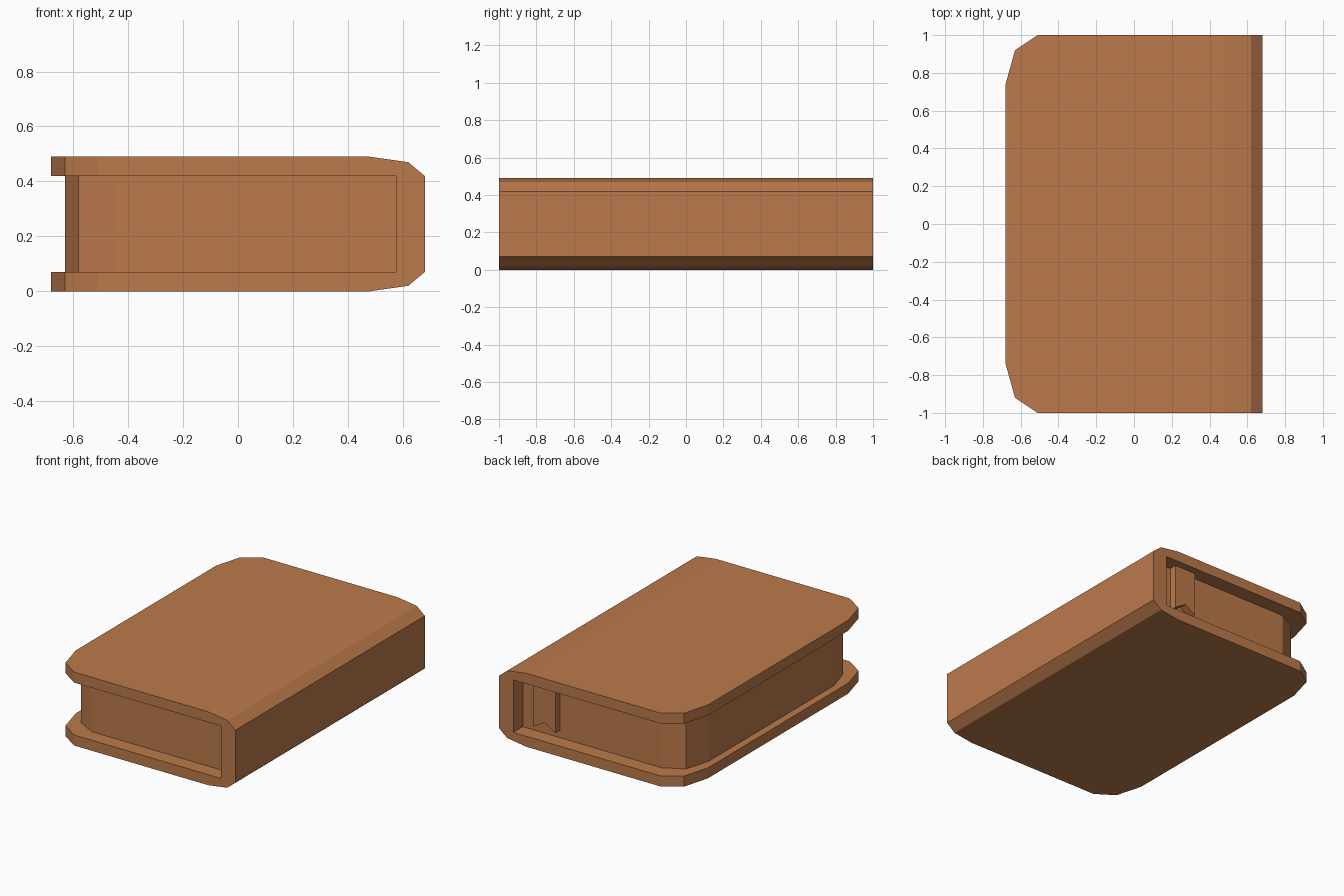
import bpy, bmesh
from mathutils import Vector

if "Cube" in bpy.data.objects:
    bpy.data.objects.remove(bpy.data.objects["Cube"])

leather = bpy.data.materials.new("warm_brown")
leather.diffuse_color = (0.50, 0.195, 0.071, 1)
leather.use_nodes = True
leather.node_tree.nodes["Principled BSDF"].inputs["Base Color"].default_value = leather.diffuse_color


def prism(name, start, sweep):
    """Extrude a flat polygon of 3D points along a sweep vector."""
    bm = bmesh.new()
    face = bm.faces.new([bm.verts.new(p) for p in start])
    ext = bmesh.ops.extrude_face_region(bm, geom=[face])
    moved = [g for g in ext["geom"] if isinstance(g, bmesh.types.BMVert)]
    bmesh.ops.translate(bm, verts=moved, vec=Vector(sweep))
    if not any(f.is_valid and all(v not in moved for v in f.verts) for f in bm.faces):
        bm.faces.new([bm.verts[i] for i in range(len(start))])
    bmesh.ops.recalc_face_normals(bm, faces=bm.faces[:])
    mesh = bpy.data.meshes.new(name)
    bm.to_mesh(mesh)
    bm.free()
    mesh.materials.append(leather)
    obj = bpy.data.objects.new(name, mesh)
    bpy.context.collection.objects.link(obj)
    return obj


# Cover: C-shaped section swept along the length
lower = [(0.48, 0), (0.62, 0.02), (0.68, 0.07)]
upper = [(x, 0.49 - z) for x, z in reversed(lower)]
section = ([(-0.68, 0)] + lower + upper +
           [(-0.68, 0.49), (-0.68, 0.42), (0.575, 0.42), (0.575, 0.07), (-0.68, 0.07)])
cover = prism("cover", [(x, -1, z) for x, z in section], (0, 2, 0))

# Trim the fore-edge corners of both boards
bm = bmesh.new()
bm.from_mesh(cover.data)
corner = [(-0.51, 1.0), (-0.63, 0.92), (-0.68, 0.74)]
for side in (1, -1):
    for (ax, ay), (bx, by) in zip(corner, corner[1:]):
        normal = Vector((by - ay, (ax - bx) * side, 0))
        bmesh.ops.bisect_plane(bm, geom=bm.verts[:] + bm.edges[:] + bm.faces[:],
                               plane_co=(ax, ay * side, 0), plane_no=normal,
                               clear_outer=True)
        rim = [e for e in bm.edges if e.is_boundary]
        bmesh.ops.holes_fill(bm, edges=rim, sides=0)
bmesh.ops.recalc_face_normals(bm, faces=bm.faces[:])
bm.to_mesh(cover.data)
bm.free()

# Page block set back between the boards
half = [(0.575, 0.90), (-0.45, 0.90), (-0.58, 0.83), (-0.63, 0.66)]
outline = half + [(x, -y) for x, y in reversed(half)]
prism("page_block", [(x, y, 0.07) for x, y in outline], (0, 0, 0.35))

# Bookmark ribbon with a notched tail, on the back end of the pages
ribbon = [(0.30, 0.42), (0.30, 0.12), (0.38, 0.17), (0.46, 0.12), (0.46, 0.42)]
prism("bookmark_ribbon", [(x, 0.90, z) for x, z in ribbon], (0, 0.05, 0))
